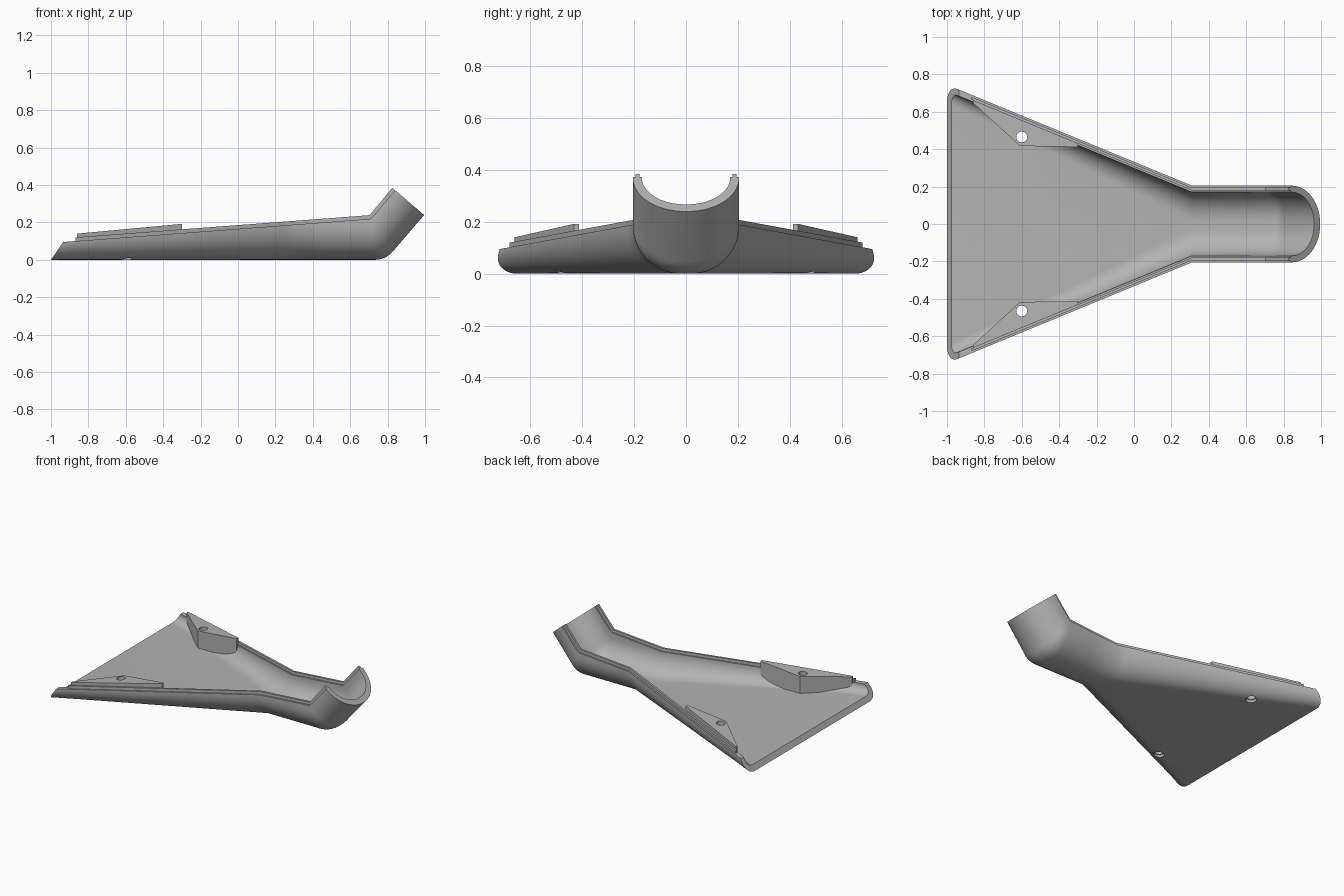
import bpy, bmesh, math
from mathutils import Vector

if "Cube" in bpy.data.objects:
    bpy.data.objects.remove(bpy.data.objects["Cube"])

grey = bpy.data.materials.new("plain grey")
grey.use_nodes = True
COLOUR = (0.45, 0.45, 0.45, 1)
grey.diffuse_color = COLOUR
grey.node_tree.nodes["Principled BSDF"].inputs["Base Color"].default_value = COLOUR

SIDE, FLOOR = 0.035, 0.042          # wall and floor thickness


def half_width(x):
    return 0.205 + max(0, 0.31 - x) * 0.412


def make_object(name, bm):
    bmesh.ops.recalc_face_normals(bm, faces=bm.faces)
    mesh = bpy.data.meshes.new(name)
    bm.to_mesh(mesh)
    bm.free()
    mesh.materials.append(grey)
    obj = bpy.data.objects.new(name, mesh)
    bpy.context.collection.objects.link(obj)
    return obj


def loft(name, rings):
    """Closed solid through matching rings of points."""
    bm = bmesh.new()
    loops = [[bm.verts.new(p) for p in ring] for ring in rings]
    n = len(loops[0])
    for a, b in zip(loops, loops[1:]):
        for i in range(n):
            j = (i + 1) % n
            bm.faces.new((a[i], a[j], b[j], b[i]))
    bm.faces.new(loops[0])
    bm.faces.new(loops[-1])
    return make_object(name, bm)


# Stations along the duct: bottom x, z; rim x, z; corner radius
stations = [(-1, 0, -0.935, 0.095, 0.095)]
for x in (-0.87, -0.6, -0.3, 0, 0.25, 0.31, 0.5, 0.66):
    f = min(1, (x + 1) / 1.31)
    stations.append((x, 0, x, 0.095 + (x + 0.935) * 0.0755, 0.095 + 0.09 * f))
BEND = math.radians(49.5)
for i in range(9):
    f = i / 8
    a = BEND * f
    stations.append((0.73 + 0.13 * math.sin(a), 0.13 - 0.13 * math.cos(a),
                     0.705 + 0.017 * f, 0.219 + 0.013 * f, 0.185 + 0.008 * f))
stations.append((0.995, 0.24, 0.84, 0.372, 0.2))


def place(station, inset, h, side=1):
    """Point at height h up the station, inset from the outer side."""
    bx, bz, tx, tz, _ = station
    up = Vector((tx - bx, 0, tz - bz)).normalized()
    p = Vector((bx, 0, bz)) + up * h
    p.y = side * (half_width(p.x) - inset)
    return p


def depth(station):
    bx, bz, tx, tz, _ = station
    return math.hypot(tx - bx, tz - bz)


def u_half(station, side, wall, floor):
    """Half of a U section, from rim to floor."""
    r, d = station[4], depth(station)
    rx, rz = r - wall, min(r, d - 0.002) - floor
    pts = [place(station, wall, d, side)]
    for i in range(15):
        a = i / 14 * math.pi / 2
        pts.append(place(station, wall + rx * (1 - math.cos(a)),
                         floor + rz * (1 - math.sin(a)), side))
    return pts


def u_ring(station):
    outer = u_half(station, 1, 0, 0) + u_half(station, -1, 0, 0)[::-1]
    inner = u_half(station, 1, SIDE, FLOOR) + u_half(station, -1, SIDE, FLOOR)[::-1]
    return outer + inner[::-1]


shell = loft("duct_shell", [u_ring(s) for s in stations])

# Raised tongue along each rim
parts = [shell]
for label, side in (("left", 1), ("right", -1)):
    rings = []
    for s in stations[1:]:
        d = depth(s)
        rings.append([place(s, i, d + h, side) for i, h in
                      ((0.011, -0.005), (0.011, 0.02), (0.026, 0.02), (0.026, -0.005))])
    parts.append(loft(label + "_rim_tongue", rings))

# Screw bosses standing on the floor beside each rim
bosses = []
for label, side in (("left", 1), ("right", -1)):
    outline = [(-0.86, half_width(-0.86) - 0.025), (-0.3, half_width(-0.3) - 0.025),
               (-0.3, 0.412), (-0.61, 0.417), (-0.86, half_width(-0.86) - 0.04)]
    low = []
    for x, y in outline:
        # keep the foot inside the rounded wall
        inset = half_width(x) - y
        low.append((x, side * y, 0.025 if inset > 0.05 else 0.07))
    top = [(x, side * y, 0.14 + (x + 0.86) * 0.093) for x, y in outline]
    bosses.append(loft(label + "_screw_boss", [low, top]))


# Screw holes through bosses and floor
def cut(target, x, y, z0, z1, radius):
    bm = bmesh.new()
    bmesh.ops.create_cone(bm, cap_ends=True, segments=32, radius1=radius,
                          radius2=radius, depth=z1 - z0)
    bmesh.ops.translate(bm, verts=bm.verts, vec=(x, y, (z0 + z1) / 2))
    cutter = make_object("hole_cutter", bm)
    cutter.hide_render = True
    mod = target.modifiers.new("hole", 'BOOLEAN')
    mod.operation, mod.solver, mod.object = 'DIFFERENCE', 'EXACT', cutter
    bpy.context.view_layer.objects.active = target
    bpy.ops.object.modifier_apply(modifier=mod.name)
    bpy.data.objects.remove(cutter)


for boss, side in zip(bosses, (1, -1)):
    y = side * 0.465
    cut(boss, -0.6, y, -0.1, 0.4, 0.029)
    cut(shell, -0.6, y, -0.1, 0.4, 0.029)
    cut(shell, -0.6, y, -0.1, 0.02, 0.036)

# Smooth curved walls, keep edges crisp
bpy.ops.object.select_all(action='DESELECT')
for obj in parts + bosses:
    obj.select_set(True)
bpy.context.view_layer.objects.active = shell
bpy.ops.object.shade_smooth_by_angle(angle=math.radians(25))
